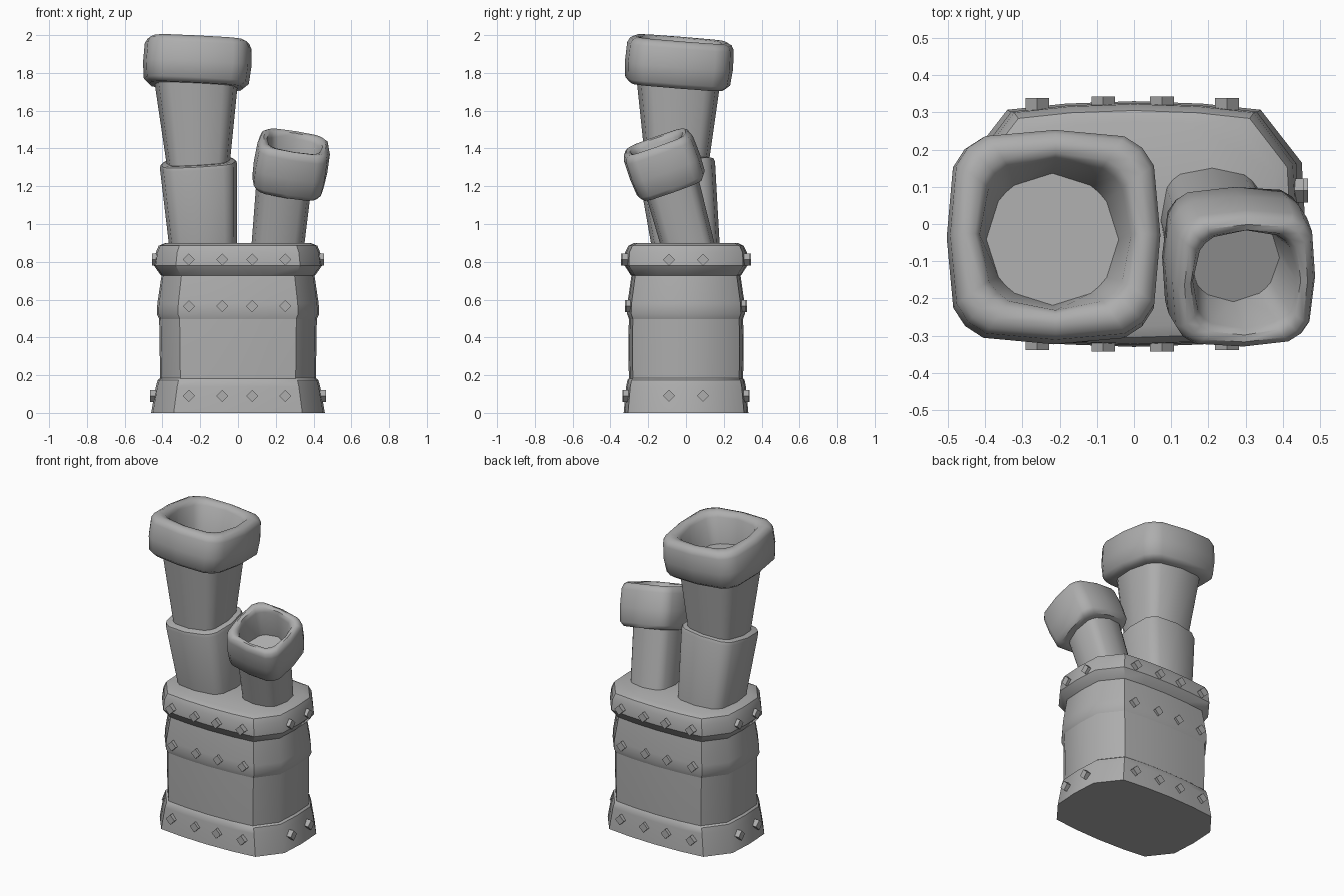
import bpy, bmesh, math
from mathutils import Vector, Matrix

if "Cube" in bpy.data.objects:
    bpy.data.objects.remove(bpy.data.objects["Cube"], do_unlink=True)

GREY = (0.42, 0.42, 0.42, 1)
mat = bpy.data.materials.new("grey_metal")
mat.use_nodes = True
mat.diffuse_color = GREY
mat.node_tree.nodes["Principled BSDF"].inputs["Base Color"].default_value = GREY


def finish(bm, name, angle=50):
    bmesh.ops.recalc_face_normals(bm, faces=bm.faces)
    mesh = bpy.data.meshes.new(name)
    bm.to_mesh(mesh)
    bm.free()
    mesh.materials.append(mat)
    ob = bpy.data.objects.new(name, mesh)
    bpy.context.collection.objects.link(ob)
    bpy.ops.object.select_all(action="DESELECT")
    ob.select_set(True)
    bpy.context.view_layer.objects.active = ob
    bpy.ops.object.shade_smooth_by_angle(angle=math.radians(angle))
    return ob


def loft(name, rings, matrix=None, angle=50):
    """Skin a stack of closed rings and cap both ends."""
    bm = bmesh.new()
    loops = [[bm.verts.new(p) for p in ring] for ring in rings]
    n = len(loops[0])
    for a, b in zip(loops, loops[1:]):
        for i in range(n):
            j = (i + 1) % n
            bm.faces.new((a[i], a[j], b[j], b[i]))
    bm.faces.new(loops[0][::-1])
    bm.faces.new(loops[-1])
    if matrix:
        bm.transform(matrix)
    return finish(bm, name, angle)


def full_loop(quarter):
    """Mirror a quarter outline, from the x axis to the y axis, into a loop."""
    half = quarter + [(-x, y) for x, y in quarter[-2::-1]]
    return half + [(x, -y) for x, y in half[-2:0:-1]]


# Outlines: chamfered oblong for the body, soft square for the pipes
OBLONG = full_loop([(1, 0), (0.98, 0.5), (0.74, 0.93), (0.4, 0.98), (0, 1)])
SQUARE = full_loop([(1, 0), (0.94, 0.66), (0.83, 0.83), (0.66, 0.94), (0, 1)])


def body(name, levels):
    loft(name, [[(x * hx, y * hy, z) for x, y in OBLONG]
                for z, hx, hy in levels], angle=35)


def pipe(name, start, axis, levels):
    """levels: distance along the axis, half width, roundness."""
    rings = []
    for t, r, rnd in levels:
        ring = []
        for x, y in SQUARE:
            p = Vector((x, y)).lerp(Vector((x, y)).normalized(), rnd) * r
            ring.append((p.x, p.y, t))
        rings.append(ring)
    turn = Vector((0, 0, 1)).rotation_difference(Vector(axis)).to_matrix().to_4x4()
    loft(name, rings, Matrix.Translation(start) @ turn)


def head(name, start, axis, r, h):
    pipe(name, start, axis, [
        (0, r * 0.7, 0.2), (0, r * 0.87, 0), (h * 0.1, r * 0.97, 0),
        (h * 0.45, r, 0), (h * 0.85, r * 0.985, 0), (h * 0.95, r * 0.94, 0),
        (h, r * 0.85, 0), (h * 0.98, r * 0.76, 0.25), (h * 0.88, r * 0.71, 0.5),
        (h * 0.25, r * 0.62, 1)])


# Body: flared foot, wall, raised band and cap
body("foot", [(0, 0.46, 0.33), (0.14, 0.435, 0.317), (0.175, 0.425, 0.31),
              (0.19, 0.405, 0.295)])
body("wall", [(0.15, 0.412, 0.302), (0.35, 0.415, 0.305), (0.53, 0.418, 0.302)])
body("band", [(0.49, 0.414, 0.3), (0.525, 0.43, 0.312), (0.58, 0.427, 0.31),
              (0.74, 0.403, 0.287)])
body("cap", [(0.72, 0.39, 0.28), (0.73, 0.41, 0.293), (0.78, 0.445, 0.325),
             (0.85, 0.435, 0.322), (0.885, 0.42, 0.305), (0.9, 0.385, 0.275)])

# Tall chimney
pipe("tall_pipe_lower", (-0.183, 0.002, 0.86), (-0.025, -0.05, 0.43),
     [(0, 0.178, 0.25), (0.45, 0.205, 0.25), (0.468, 0.2, 0.25),
      (0.474, 0.185, 0.25)])
pipe("tall_pipe_upper", (-0.21, -0.048, 1.3), (-0.01, 0.008, 0.42),
     [(0, 0.165, 0.3), (0.46, 0.222, 0.3)])
head("tall_pipe_head", (-0.222, -0.046, 1.73), (0.05, 0.08, 1), 0.287, 0.25)

# Short leaning chimney
pipe("short_pipe", (0.206, 0.023, 0.84), (0.1, -0.27, 1),
     [(0, 0.138, 0.5), (0.41, 0.147, 0.5)])
head("short_pipe_head", (0.26, -0.072, 1.194), (0.17, -0.36, 1), 0.197, 0.26)


# Diamond rivets on the foot, band and cap
def rivet(bm, pos, axis):
    size = Matrix.Diagonal((0.045, 0.045, 0.05, 1))
    spin = Matrix.Rotation(math.radians(45), 4, "Z")
    face = Vector(axis).to_track_quat("Z", "Y").to_matrix().to_4x4()
    bmesh.ops.create_cube(bm, size=1,
                          matrix=Matrix.Translation(pos) @ face @ spin @ size)


for row, z, out_y, out_x in (("foot", 0.09, 0.335, 0.467),
                             ("band", 0.565, 0.322, None),
                             ("cap", 0.812, 0.343, 0.456)):
    bm = bmesh.new()
    for s in (-1, 1):
        for x in (-0.26, -0.083, 0.075, 0.25):
            drop = 0.005 if abs(x) > 0.2 else 0
            rivet(bm, (x, s * (out_y - drop - 0.025), z), (0, s, 0))
        if out_x:
            for y in (-0.09, 0.09):
                rivet(bm, (s * (out_x - 0.025), y, z), (s, 0, 0))
    finish(bm, row + "_rivets", 30)
